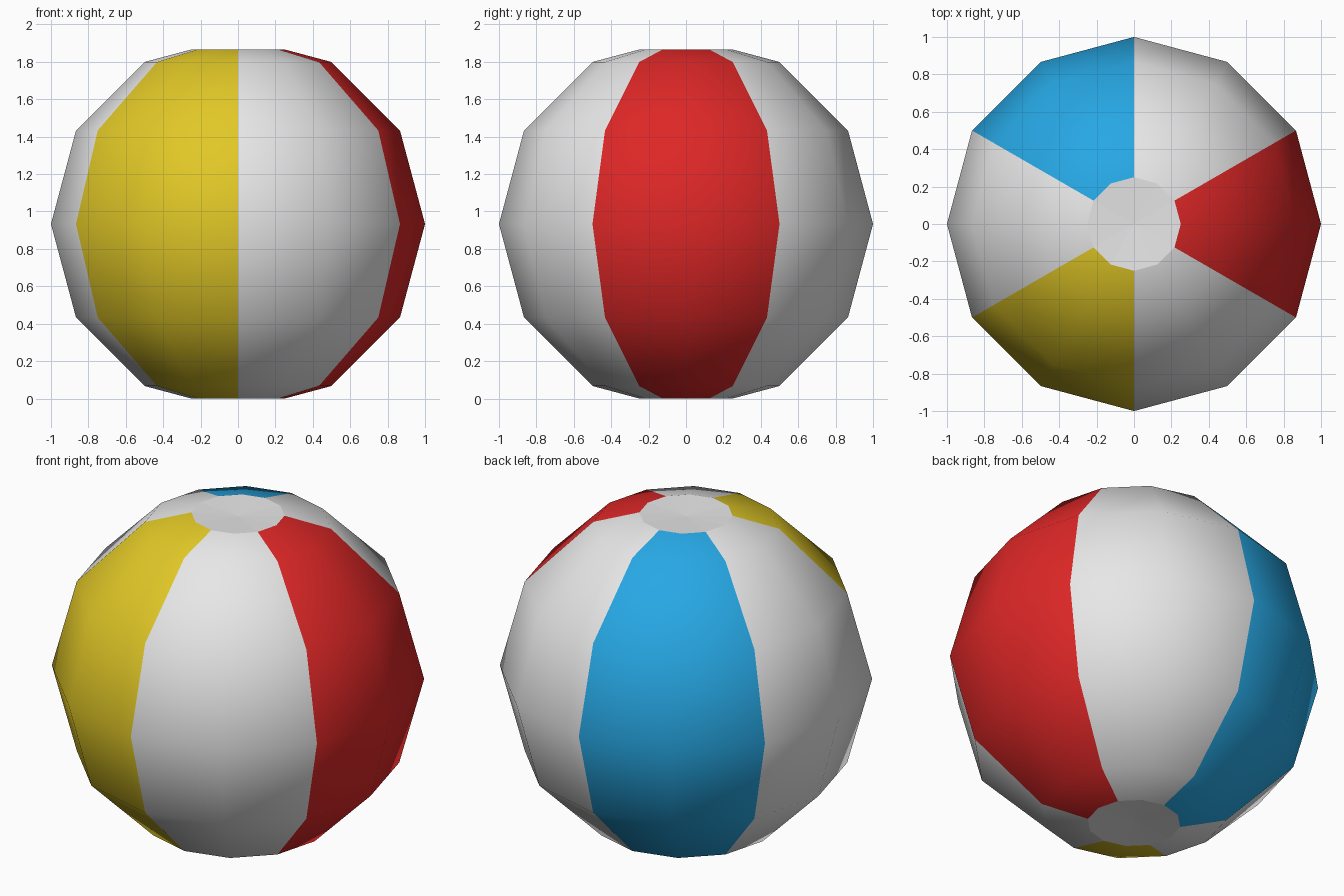
import bpy, bmesh
from math import sin, cos, radians, atan2, degrees

if "Cube" in bpy.data.objects:
    bpy.data.objects.remove(bpy.data.objects["Cube"], do_unlink=True)

SIDES = 12
MID = 0.933          # height of the equator
CAP_RADIUS = 0.25
DIMPLE = 0.012       # slight sink at each pole


def material(name, color):
    mat = bpy.data.materials.new(name)
    mat.use_nodes = True
    mat.diffuse_color = (*color, 1)
    bsdf = next(n for n in mat.node_tree.nodes if n.type == "BSDF_PRINCIPLED")
    bsdf.inputs["Base Color"].default_value = (*color, 1)
    bsdf.inputs["Roughness"].default_value = 0.6
    return mat


white = material("white", (0.8, 0.8, 0.8))
red = material("red", (0.73, 0.02, 0.02))
blue = material("blue", (0.02, 0.39, 0.78))
yellow = material("yellow", (0.76, 0.58, 0.02))


def ring(bm, radius, z):
    steps = [radians(360 / SIDES * i) for i in range(SIDES)]
    return [bm.verts.new((radius * cos(a), radius * sin(a), z)) for a in steps]


def finish(bm, name, mats):
    bmesh.ops.recalc_face_normals(bm, faces=bm.faces)
    mesh = bpy.data.meshes.new(name)
    bm.to_mesh(mesh)
    bm.free()
    for mat in mats:
        mesh.materials.append(mat)
    obj = bpy.data.objects.new(name, mesh)
    bpy.context.collection.objects.link(obj)
    return obj


# Ball body: stacked rings, with six panels coloured by direction
bm = bmesh.new()
profile = [(cos(radians(t)), sin(radians(t))) for t in range(-60, 61, 30)]
profile = [(CAP_RADIUS, -MID)] + profile + [(CAP_RADIUS, MID)]
rings = [ring(bm, r, MID + z) for r, z in profile]
for low, high in zip(rings, rings[1:]):
    for i in range(SIDES):
        j = (i + 1) % SIDES
        face = bm.faces.new((low[i], low[j], high[j], high[i]))
        face.smooth = True
        centre = face.calc_center_median()
        panel = int((degrees(atan2(centre.y, centre.x)) + 30) % 360 // 60)
        # every second panel is coloured, the others stay white
        face.material_index = 0 if panel % 2 else panel // 2 + 1
finish(bm, "ball_panels", [white, red, blue, yellow])

# End caps: flat-shaded fans that close both poles
for name, z, inward in (("top_cap", 2 * MID, -1), ("bottom_cap", 0, 1)):
    bm = bmesh.new()
    rim = ring(bm, CAP_RADIUS, z)
    pole = bm.verts.new((0, 0, z + inward * DIMPLE))
    for i in range(SIDES):
        corners = [rim[i], rim[(i + 1) % SIDES], pole]
        bm.faces.new(corners if inward < 0 else corners[::-1])
    cap = finish(bm, name, [white])
    # keep the open fan facing outwards
    if cap.data.polygons[0].normal.z * inward > 0:
        cap.data.flip_normals()
